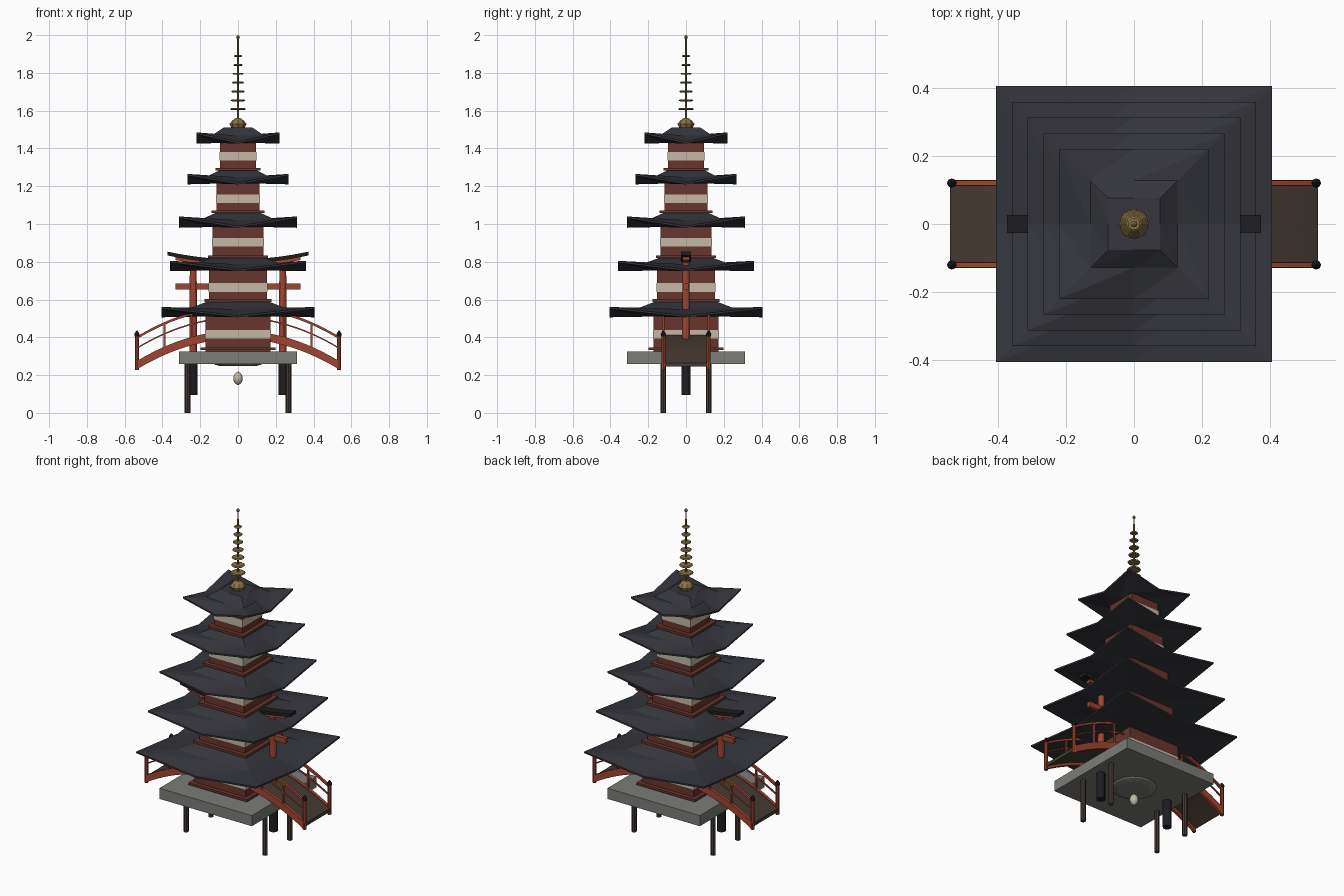
import bpy, bmesh, math

if "Cube" in bpy.data.objects:
    bpy.data.objects.remove(bpy.data.objects["Cube"])

def mat(name, c):
    m = bpy.data.materials.new(name)
    m.diffuse_color = (*c, 1)
    m.use_nodes = True
    m.node_tree.nodes["Principled BSDF"].inputs["Base Color"].default_value = m.diffuse_color
    return m

ROOF = mat("slate", (.035, .036, .045))
WALL = mat("dark_red", (.14, .035, .027))
CREAM = mat("plaster", (.55, .48, .38))
RED = mat("vermilion", (.35, .06, .03))
STONE = mat("stone", (.2, .2, .19))
WOOD = mat("wood", (.06, .042, .033))
GOLD = mat("gold", (.25, .17, .06))
BLACK = mat("black", (.013, .013, .016))

def finish(bm, name, m, smooth=False):
    bmesh.ops.recalc_face_normals(bm, faces=bm.faces)
    me = bpy.data.meshes.new(name)
    for f in bm.faces:
        f.smooth = smooth
    bm.to_mesh(me)
    bm.free()
    me.materials.append(m)
    o = bpy.data.objects.new(name, me)
    bpy.context.collection.objects.link(o)
    return o

def box(name, hx, hy, z0, z1, m, x=0, y=0):
    bm = bmesh.new()
    bmesh.ops.create_cube(bm, size=1)
    for v in bm.verts:
        v.co = (x + v.co.x * 2 * hx, y + v.co.y * 2 * hy, z0 + (v.co.z + .5) * (z1 - z0))
    return finish(bm, name, m)

def lathe(name, prof, m, n=12, x=0, y=0, smooth=False):
    """Closed solid of revolution from (radius, z) points."""
    bm = bmesh.new()
    rings = [[bm.verts.new((x + r * math.cos(2 * math.pi * i / n),
                            y + r * math.sin(2 * math.pi * i / n), z)) for i in range(n)]
             for r, z in prof]
    for a, b in zip(rings, rings[1:]):
        for i in range(n):
            j = (i + 1) % n
            bm.faces.new((a[i], a[j], b[j], b[i]))
    bm.faces.new(rings[0])
    bm.faces.new(rings[-1])
    return finish(bm, name, m, smooth)

def arch(name, f, x0, x1, hy, hz, m, y=0, n=24):
    """Rectangular beam following z = f(x)."""
    bm = bmesh.new()
    secs = []
    for i in range(n + 1):
        x = x0 + (x1 - x0) * i / n
        secs.append([bm.verts.new((x, y + a * hy, f(x) + b * hz))
                     for a, b in ((-1, -1), (1, -1), (1, 1), (-1, 1))])
    for a, b in zip(secs, secs[1:]):
        for i in range(4):
            j = (i + 1) % 4
            bm.faces.new((a[i], a[j], b[j], b[i]))
    bm.faces.new(secs[0])
    bm.faces.new(secs[-1])
    return finish(bm, name, m)

def roof(name, wall, inner, out, z_mid, z_corner, z_top):
    """Square roof with raised corners, eight points per ring."""
    mid = out - .64 * (out - inner)
    dirs = [(1, 1), (0, 1), (-1, 1), (-1, 0), (-1, -1), (0, -1), (1, -1), (1, 0)]
    h = z_top - z_mid
    levels = [(wall, z_mid + .004, z_mid + .004), (out, z_mid, z_corner - .01),
              (out, z_mid + .01, z_corner),
              (mid, z_mid + .50 * h, z_mid + .60 * h), (inner, z_top, z_top)]
    bm = bmesh.new()
    rings = [[bm.verts.new((dx * r, dy * r, zc if dx and dy else zm)) for dx, dy in dirs]
             for r, zm, zc in levels]
    for a, b in zip(rings, rings[1:]):
        for i in range(8):
            j = (i + 1) % 8
            bm.faces.new((a[i], a[j], b[j]))
            bm.faces.new((a[i], b[j], b[i]))
    bm.faces.new(rings[0])
    bm.faces.new(rings[-1])
    return finish(bm, name, ROOF)

# Stone platform, legs and hanging bowl with pearl
box("platform", .313, .313, .26, .325, STONE)
for sx in (-1, 1):
    for sy in (-1, 1):
        lathe("platform_leg", [(.015, 0), (.015, .27)], WOOD, 8, sx * .267, sy * .12)
lathe("under_bowl", [(.09, .247), (.12, .254), (.14, .27)], STONE, 16)
lathe("pearl", [(.003, .148), (.015, .155), (.024, .172), (.025, .187),
                (.019, .204), (.009, .214), (.002, .219)], CREAM, 12, smooth=True)

# Five storeys: floor z, eave mid z, eave corner z, roof top z, plaster band z
tiers = [(.325, .506, .56, .592, .393), (.58, .75, .805, .823, .64),
         (.812, .98, 1.04, 1.06, .88), (1.05, 1.21, 1.265, 1.285, 1.11),
         (1.275, 1.425, 1.485, 1.51, 1.335)]
for i, (z0, zm, zc, zt, zb) in enumerate(tiers):
    w = .173 - .0195 * i
    box("storey_wall", w, w, z0, zm + .02, WALL)
    box("plaster_band", w + .003, w + .003, zb, zb + .047, CREAM)
    box("storey_sill", w + .025, w + .025, z0 + .008, z0 + .022, WALL)
    roof("roof", w, w - .018, .405 - .0463 * i, zm, zc, zt)

# Gold spire
lathe("spire_base", [(.034, 1.505), (.045, 1.53), (.03, 1.548), (.014, 1.56)], GOLD, 8)
lathe("spire_mast", [(.006, 1.55), (.004, 1.985)], GOLD, 8)
for i in range(7):
    r, z = .042 - .0032 * i, 1.608 + .0468 * i
    lathe("spire_ring", [(r - .006, z - .005), (r, z), (r - .006, z + .005)], GOLD, 12)
lathe("spire_tip", [(.002, 1.978), (.008, 1.983), (.01, 1.989), (.007, 1.996), (.002, 2)], GOLD, 10)

# Arched bridge running through the pagoda
def deck(x):
    return .414 - .563 * x * x

arch("bridge_deck", lambda x: deck(x) + .005, -.54, .54, .118, .01, WOOD)
for sy in (-1, 1):
    y = sy * .12
    arch("bridge_beam", deck, -.542, .542, .009, .022, RED, y)
    arch("bridge_top_rail", lambda x: deck(x) + .145, -.54, .54, .007, .007, RED, y)
    arch("bridge_mid_rail", lambda x: deck(x) + .09, -.54, .54, .004, .004, RED, y)
    for sx in (-1, 1):
        lathe("bridge_end_post", [(.011, .228), (.011, .41)], RED, 8, sx * .535, y)
        lathe("post_cap", [(.013, .405), (.014, .418), (.008, .428), (.002, .435)], BLACK, 8, sx * .535, y)
        for px in (.39, .245, .1):
            box("bridge_post", .005, .005, deck(px), deck(px) + .145, RED, sx * px, y)

# Gateway straddling the tower
for sx in (-1, 1):
    lathe("gate_pillar", [(.021, .25), (.018, .81)], RED, 12, sx * .237)
    lathe("gate_foot", [(.025, .095), (.025, .3)], BLACK, 12, sx * .24)
box("gate_tie_beam", .33, .012, .654, .686, RED)
arch("gate_lintel", lambda x: .79 + .03 * (x / .33) ** 2, -.33, .33, .018, .011, RED)
arch("gate_cap", lambda x: .803 + .04 * (x / .37) ** 2, -.373, .373, .026, .01, BLACK)
